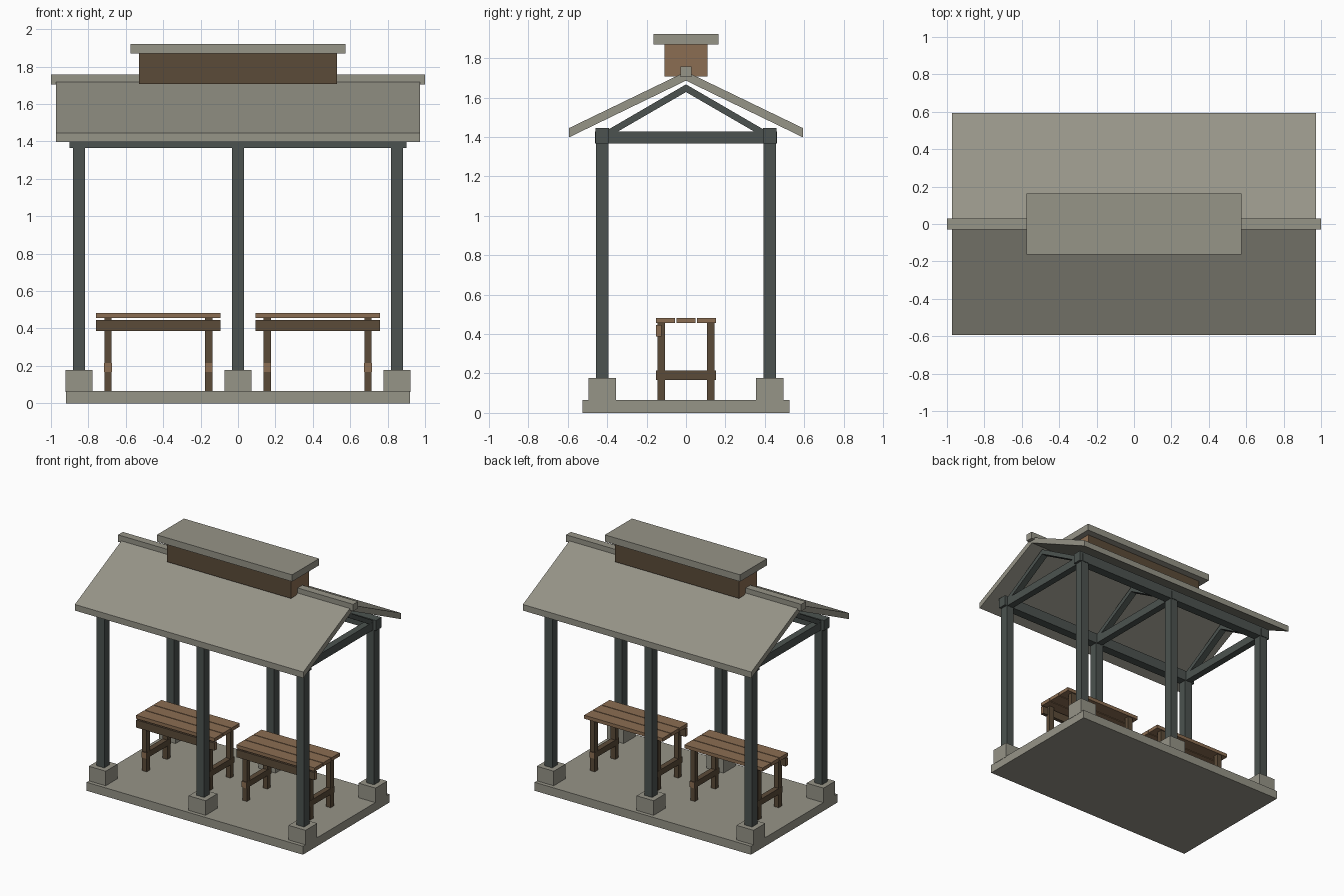
import bpy, bmesh

if "Cube" in bpy.data.objects:
    bpy.data.objects.remove(bpy.data.objects["Cube"])

def material(name, rgb):
    m = bpy.data.materials.new(name)
    m.diffuse_color = (*rgb, 1)
    m.use_nodes = True
    m.node_tree.nodes["Principled BSDF"].inputs["Base Color"].default_value = m.diffuse_color
    return m

STONE = material("warm grey", (0.305, 0.297, 0.245))
STEEL = material("dark green grey", (0.072, 0.086, 0.080))
DARK = material("dark brown", (0.105, 0.070, 0.040))
WOOD = material("light brown", (0.26, 0.155, 0.085))

def finish(bm, name, mats):
    bmesh.ops.recalc_face_normals(bm, faces=bm.faces[:])
    me = bpy.data.meshes.new(name)
    bm.to_mesh(me)
    bm.free()
    for m in mats:
        me.materials.append(m)
    ob = bpy.data.objects.new(name, me)
    bpy.context.collection.objects.link(ob)
    return ob

def box(name, x, y, z, mat, end_axis=None):
    """Box from (min, max) ranges; end_axis paints the two end faces light brown."""
    bm = bmesh.new()
    bmesh.ops.create_cube(bm, size=1)
    for v in bm.verts:
        v.co = [(a + b) / 2 + c * (b - a) for (a, b), c in zip((x, y, z), v.co)]
    bm.normal_update()
    if end_axis is not None:
        for f in bm.faces:
            f.material_index = int(abs(f.normal[end_axis]) > 0.9)
    return finish(bm, name, [mat] if end_axis is None else [mat, WOOD])

def around(c, h):
    return (c - h, c + h)

def extrude_x(name, profile, x, mat):
    """Extrude a closed (y, z) profile along x."""
    bm = bmesh.new()
    f = bm.faces.new([bm.verts.new((x[0], y, z)) for y, z in profile])
    r = bmesh.ops.extrude_face_region(bm, geom=[f])
    for v in r["geom"]:
        if isinstance(v, bmesh.types.BMVert):
            v.co.x = x[1]
    return finish(bm, name, [mat])

# Floor slab
box("floor_slab", (-0.92, 0.92), (-0.525, 0.525), (0, 0.065), STONE)

# Footings, posts and eave beams
for y in (-0.425, 0.425):
    for x in (-0.85, 0, 0.85):
        box("footing", around(x, 0.072), around(y, 0.071), (0.06, 0.177), STONE)
        box("post", around(x, 0.0325), around(y, 0.0325), (0.17, 1.38), STEEL)
    box("eave_beam", (-0.9, 0.9), around(y, 0.0335), (1.366, 1.445), STEEL)

# Trusses: tie beam and a pair of rafters
for x in (-0.85, 0, 0.85):
    box("tie_beam", around(x, 0.026), (-0.463, 0.463), (1.367, 1.428), STEEL)
    for s in (-1, 1):
        extrude_x("rafter", [(0, 1.667), (s * 0.425, 1.42), (s * 0.425, 1.382), (0, 1.628)],
                  around(x, 0.025), STEEL)

# Roof panels with upright eave edges
for s in (-1, 1):
    extrude_x("roof_panel", [(0, 1.732), (s * 0.594, 1.445), (s * 0.594, 1.398), (0, 1.686)],
              (-0.972, 0.972), STONE)
box("ridge_cap", (-1, 1), (-0.029, 0.029), (1.704, 1.757), STONE)

# Raised roof vent
box("vent_body", (-0.528, 0.528), (-0.11, 0.11), (1.707, 1.873), DARK, 0)
box("vent_cap", (-0.575, 0.575), (-0.164, 0.164), (1.87, 1.922), STONE)

# Benches: three seat boards, one front apron, legs and cross rails
for cx in (-0.426, 0.426):
    for y in (-0.104, 0, 0.104):
        box("seat_board", around(cx, 0.333), around(y, 0.049), (0.455, 0.482), WOOD)
    box("bench_apron", around(cx, 0.333), (-0.153, -0.125), (0.387, 0.446), DARK, 0)
    for dx in (-0.269, 0.269):
        for y in (-0.125, 0.125):
            box("bench_leg", around(cx + dx, 0.0195), around(y, 0.0195), (0.06, 0.456), DARK)
        box("bench_rail", around(cx + dx, 0.0205), (-0.151, 0.151), (0.168, 0.214), DARK, 1)
